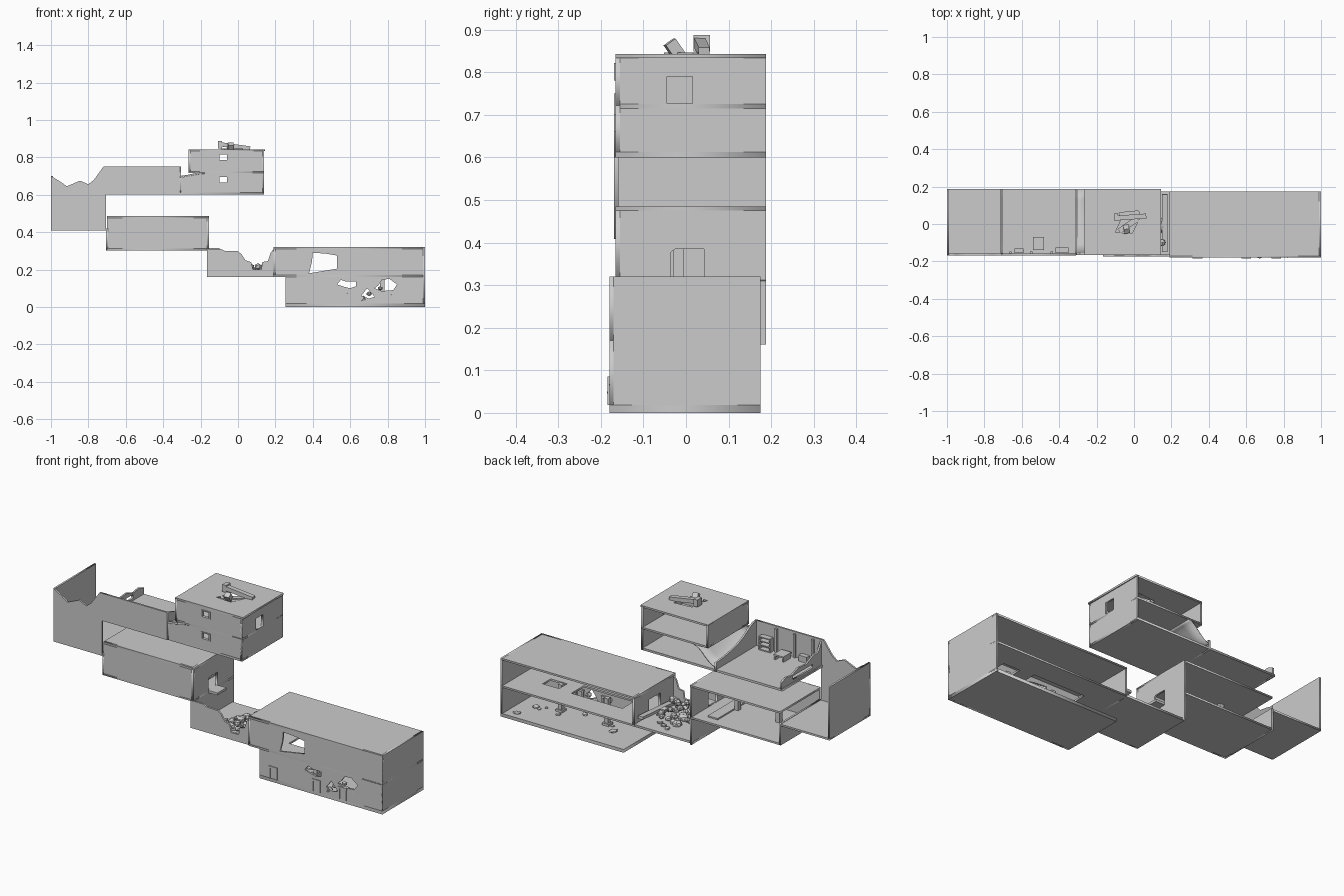
import bpy, bmesh, math, random
from mathutils import Matrix, Vector

if "Cube" in bpy.data.objects:
    bpy.data.objects.remove(bpy.data.objects["Cube"])

random.seed(4)
T = 0.01
AXES = {
    'x': Matrix(((0, 0, 1, 0), (1, 0, 0, 0), (0, 1, 0, 0), (0, 0, 0, 1))),  # (y, z) profile
    'y': Matrix(((1, 0, 0, 0), (0, 0, -1, 0), (0, 1, 0, 0), (0, 0, 0, 1))),  # (x, z) profile
    'z': Matrix.Identity(4),                                               # (x, y) profile
}


def rect(a, b, c, d):
    return [(a, c), (b, c), (b, d), (a, d)]


def panel(name, axis, pos, outline, holes=(), thick=T):
    """Flat slab with holes; pos is its lower side along the axis."""
    cu = bpy.data.curves.new(name, 'CURVE')
    cu.dimensions = '2D'
    cu.fill_mode = 'BOTH'
    cu.extrude = thick / 2
    for loop in [outline, *holes]:
        sp = cu.splines.new('POLY')
        sp.points.add(len(loop) - 1)
        for p, (u, v) in zip(sp.points, loop):
            p.co = (u, v, 0, 1)
        sp.use_cyclic_u = True
    tmp = bpy.data.objects.new(name, cu)
    bpy.context.collection.objects.link(tmp)
    bpy.context.view_layer.update()
    me = bpy.data.meshes.new_from_object(tmp.evaluated_get(bpy.context.evaluated_depsgraph_get()))
    bpy.data.objects.remove(tmp)
    off = Vector((0, 0, 0))
    off['xyz'.index(axis)] = pos + thick / 2
    me.transform(Matrix.Translation(off) @ AXES[axis])
    ob = bpy.data.objects.new(name, me)
    bpy.context.collection.objects.link(ob)
    return ob


def box(name, x0, x1, y0, y1, z0, z1, rot=(0, 0, 0)):
    bpy.ops.mesh.primitive_cube_add(size=1, location=((x0 + x1) / 2, (y0 + y1) / 2, (z0 + z1) / 2), rotation=rot)
    ob = bpy.context.object
    ob.name = name
    ob.scale = (x1 - x0, y1 - y0, z1 - z0)
    return ob


def rock(name, x, y, z, r, flat=0.8):
    bpy.ops.mesh.primitive_ico_sphere_add(subdivisions=1, radius=r, location=(x, y, z),
                                          rotation=[0, 0, random.uniform(0, 6)])
    ob = bpy.context.object
    ob.name = name
    ob.scale = (random.uniform(.8, 1.2), random.uniform(.8, 1.1), flat)
    for v in ob.data.vertices:
        v.co *= random.uniform(.85, 1.1)


F, B = -0.18, 0.175      # depth of the lower right block
F2, B2 = -0.165, 0.188   # depth of the other blocks

# lower right block, two storeys
panel("basement_floor", 'z', 0, rect(.255, 1, F, B), thick=.018)
hole_a = [(.53, .12), (.56, .11), (.6, .1), (.63, .11), (.63, .135), (.58, .135), (.55, .145)]
hole_b = [(.73, .1), (.77, .085), (.83, .09), (.85, .12), (.81, .15), (.77, .145), (.75, .115)]
hole_c = [(.66, .06), (.7, .045), (.73, .055), (.69, .1)]
panel("basement_front_wall", 'y', F, rect(.255, 1, 0, .17), [hole_a, hole_b, hole_c])
breach = [(.38, .18), (.53, .205), (.53, .275), (.47, .285), (.4, .29), (.395, .24)]
panel("hall_front_wall", 'y', F, rect(.19, 1, .16, .32), [breach])
panel("right_end_wall", 'x', .99, rect(F, B, 0, .32))
panel("hall_floor", 'z', .16, rect(.19, 1, F, B), [rect(.35, .66, -.06, .05), rect(.74, .84, -.03, .04)])
panel("hall_roof", 'z', .31, rect(.19, 1, F, B))
panel("hall_left_wall", 'x', .19, rect(F, B, .16, .32), [rect(-.05, .05, .17, .26)])
for x in (.34, .6, .76):
    for s in (-1, 1):
        box("niche_jamb", x + s * .02 - .004, x + s * .02 + .004, F - .004, F + .02, .018, .08)
    box("niche_lintel", x - .026, x + .026, F - .004, F + .02, .075, .085)
for x in (.49, .77):
    box("basement_pillar", x - .012, x + .012, -.032, -.008, .015, .165)
    box("pillar_foot", x - .02, x + .02, -.04, 0, .015, .03)
for i in range(16):
    rock("basement_stone", random.uniform(.35, .95), random.uniform(-.15, .14), .02, random.uniform(.01, .025), .45)
for x, z, r in ((.58, .07, .016), (.63, .035, .018), (.67, .04, .024), (.7, .07, .016), (.82, .07, .018), (.76, .1, .014)):
    rock("front_stone", x, F + .015, z, r)

# collapsed pit in the middle
panel("pit_floor", 'z', .16, rect(-.165, .2, F2, B), thick=.012)
panel("pit_front_wall", 'y', F2 - .008, [
    (-.165, .16), (.19, .16), (.19, .31), (.175, .29), (.16, .245), (.13, .24), (.125, .2), (.08, .2),
    (.07, .24), (.04, .25), (.02, .28), (0, .298), (-.07, .3), (-.09, .31), (-.165, .31)])
panel("pit_left_wall", 'x', -.165, rect(F2, B2, .16, .31))
box("fallen_beam", .15, .18, -.15, .16, .19, .205, (.08, 0, 0))
for i in range(34):
    d = random.random()
    rock("pit_rubble", random.uniform(-.02, .165), -.14 + .2 * d, .18 + (1 - d) * random.uniform(0, .05),
         random.uniform(.014, .026))
for i in range(8):
    rock("pit_stone", random.uniform(-.13, .15), random.uniform(-.05, .14), .178, .016, .6)

# middle left room
panel("store_floor", 'z', .302, rect(-.7, -.155, F2, B2))
panel("store_roof", 'z', .475, rect(-.7, -.155, F2, B2))
panel("store_front_wall", 'y', F2, rect(-.7, -.155, .302, .485))
panel("store_right_wall", 'x', -.165, rect(F2, B2, .302, .485), [
    [(-.035, .313), (.042, .313), (.042, .385), (-.025, .385), (-.035, .378)]])
panel("store_left_wall", 'x', -.705, rect(F2, B2, .302, .42))
box("door_step", -.16, -.1, -.035, .042, .302, .315)
box("store_board", -.29, -.23, -.14, .14, .312, .32)
for x in (-.3, -.55):
    box("store_pillar", x - .012, x + .012, -.03, -.006, .31, .478)

# far left room with broken walls
panel("ruin_floor", 'z', .408, rect(-1, -.7, F2, B2))
panel("ruin_front_wall", 'y', F2 - .004, [
    (-1, .408), (-.705, .408), (-.705, .75), (-.72, .75), (-.77, .68), (-.8, .656), (-.845, .675),
    (-.875, .662), (-.915, .645), (-.95, .67), (-1, .7)],
    [[(-.78, .55), (-.755, .525), (-.71, .5), (-.745, .515), (-.765, .535)]])
panel("ruin_left_wall", 'x', -1, rect(F2, B2, .408, .7))

# upper gallery
panel("gallery_floor", 'z', .6, rect(-.715, .14, F2, B2), thick=.012)
panel("gallery_front_wall", 'y', F2 - .004, rect(-.71, -.31, .6, .75))
panel("gallery_left_wall", 'x', -.71, [
    (F2, .6), (B2, .6), (B2, .645), (.15, .66), (.1, .652), (.04, .672), (-.03, .665), (-.09, .69),
    (-.13, .69), (F2, .75)], [rect(-.08, .09, .625, .645)])
panel("gallery_partition", 'x', -.315, [
    (F2, .6), (B2, .6), (B2, .65), (.12, .655), (.06, .665), (0, .68), (-.05, .7), (-.09, .725), (-.13, .744), (F2, .75)])
for x in (-.66, -.55, -.44):
    box("wall_post", x - .006, x + .006, F2, F2 + .018, .61, .74)
box("table_top", -.54, -.48, -.14, -.07, .635, .643)
for x in (-.535, -.485):
    box("table_leg", x - .004, x + .004, -.135, -.075, .61, .637)
for x in (-.418, -.354):
    box("shelf_side", x - .003, x + .003, -.155, -.125, .61, .685)
for z in (.615, .64, .662, .683):
    box("shelf_board", -.418, -.354, -.155, -.125, z - .003, z + .003)
box("gallery_crate", -.64, -.59, -.155, -.13, .61, .645)

# sagging ramp between gallery and tower
bm = bmesh.new()
rows = []
for i in range(9):
    t = i / 8
    x = -.31 + t * .13
    e = t * t * (3 - 2 * t)
    rows.append([bm.verts.new((x, F2 + (B2 - F2) * j / 6, .72 - (1 - e) * (.02 + .07 * j / 6))) for j in range(7)])
for a, b in zip(rows, rows[1:]):
    for j in range(6):
        bm.faces.new((a[j], b[j], b[j + 1], a[j + 1]))
me = bpy.data.meshes.new("sagging_ramp")
bm.to_mesh(me)
bm.free()
ramp = bpy.data.objects.new("sagging_ramp", me)
bpy.context.collection.objects.link(ramp)
ramp.modifiers.new("Solid", 'SOLIDIFY').thickness = .008
for p in me.polygons:
    p.use_smooth = True

# tower, two storeys
win = rect(-.1, -.06, .665, .695)
panel("tower_lower_front", 'y', F2, [(-.31, .6), (.14, .6), (.14, .722), (-.2, .722), (-.26, .708), (-.31, .7)], [win])
panel("tower_upper_front", 'y', F2, rect(-.265, .14, .715, .84), [rect(-.1, -.06, .785, .815)])
panel("tower_mid_floor", 'z', .715, rect(-.265, .14, F2, B2))
panel("tower_left_wall", 'x', -.265, rect(F2, B2, .715, .84))
panel("tower_right_wall", 'x', .13, rect(F2, B2, .6, .84), [rect(-.045, .015, .727, .79)])
panel("tower_roof", 'z', .833, rect(-.265, .145, F2, B2),
      [[(-.1, -.045), (-.01, -.05), (.03, .03), (.025, .07), (-.08, .06), (-.07, .02)]])
for x, z in ((-.08, .66), (-.08, .78)):
    box("window_sill", x - .028, x + .028, F2 - .004, F2 + .012, z, z + .005)
    box("window_head", x - .028, x + .028, F2 - .004, F2 + .012, z + .036, z + .041)
    for s in (-1, 1):
        box("window_jamb", x + s * .024 - .004, x + s * .024 + .004, F2 - .004, F2 + .012, z, z + .04)

# telescope-like beam and broken stub on the roof
box("roof_beam", -.1, .065, .024, .05, .848, .87, (0, math.radians(8), math.radians(4)))
box("beam_end", -.108, -.085, .018, .056, .848, .887)
box("roof_stub", -.055, -.025, -.04, -.012, .83, .875, (math.radians(35), 0, .2))
box("roof_plank", -.09, .03, -.02, .01, .838, .846, (0, 0, .6))
